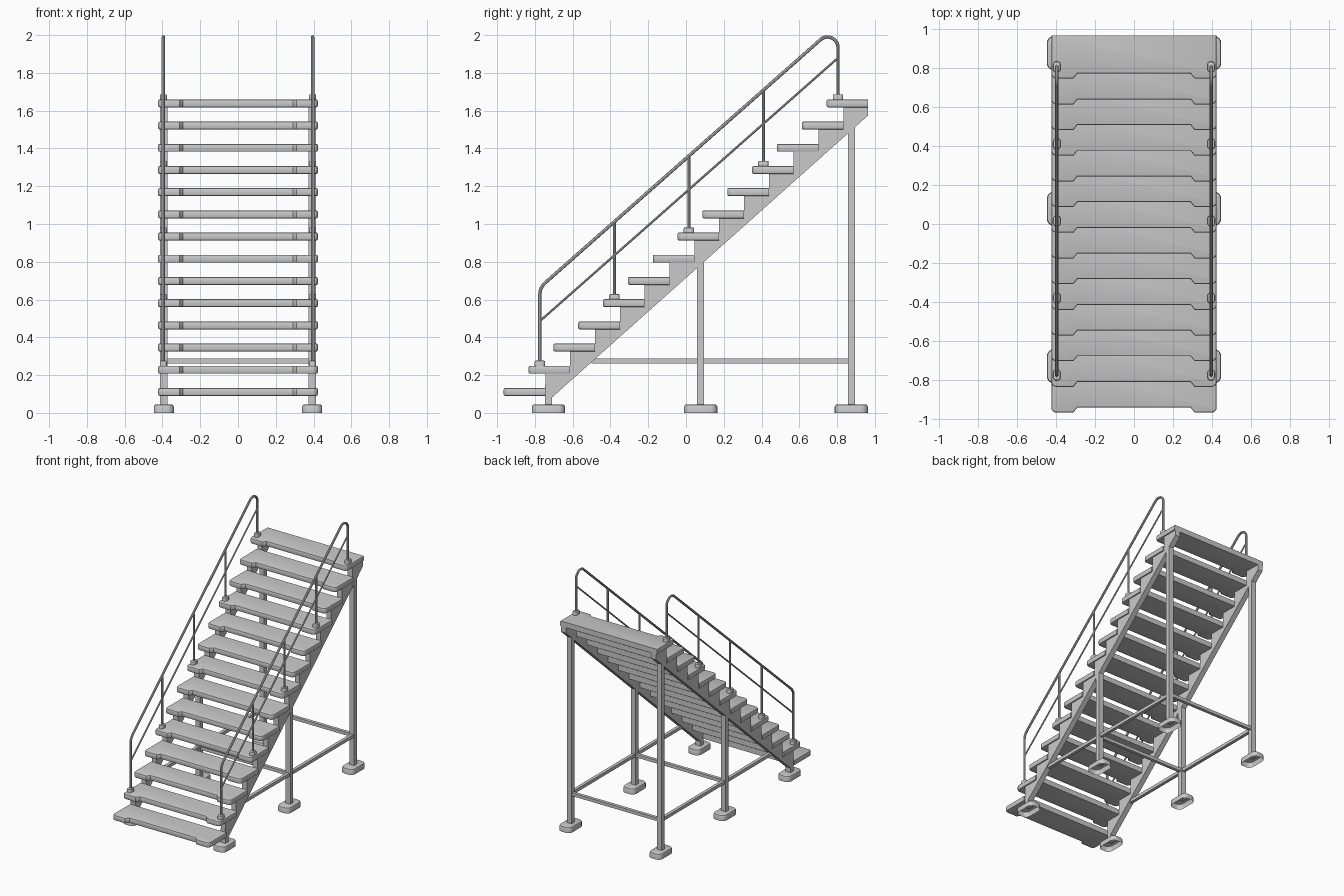
import bpy, bmesh, math
from mathutils import Vector

cube = bpy.data.objects.get("Cube")
if cube:
    bpy.data.objects.remove(cube, do_unlink=True)

grey = bpy.data.materials.new("painted grey")
grey.use_nodes = True
colour = (0.59, 0.59, 0.59, 1)
grey.diffuse_color = colour
grey.node_tree.nodes["Principled BSDF"].inputs["Base Color"].default_value = colour

STEPS, RISE, RUN = 14, 0.1175, 0.1315
FRONT, DEPTH, BOTTOM, THICK = -0.965, 0.22, 0.09, 0.042
RAIL_X, LEG_X, LEG_W = 0.395, 0.393, 0.042
SIDES = (("left", 1), ("right", -1))


def tread_front(i):
    return FRONT + RUN * i


def tread_bottom(i):
    return BOTTOM + RISE * i


def fillet(before, corner, after, radius, steps):
    """Points of a round arc that replaces a 2D corner."""
    p = Vector(corner)
    a = (Vector(before) - p).normalized()
    b = (Vector(after) - p).normalized()
    half = a.angle(b) / 2
    centre = p + (a + b).normalized() * radius / math.sin(half)
    reach = radius / math.tan(half)
    start = (p + a * reach - centre).normalized()
    end = (p + b * reach - centre).normalized()
    return [centre + start.lerp(end, k / steps).normalized() * radius
            for k in range(steps + 1)]


def round_corners(points, radii, steps=4):
    out = []
    for i, (p, r) in enumerate(zip(points, radii)):
        nxt = points[(i + 1) % len(points)]
        out += fillet(points[i - 1], p, nxt, r, steps) if r else [Vector(p)]
    return out


def prism(name, points, extrude, chamfer=0, chamfer_edge=None, open_base=False):
    """Extrude a 3D outline, chamfer the chosen edges, optionally leave the base open."""
    bm = bmesh.new()
    base = bm.faces.new([bm.verts.new(p) for p in points])
    top = bmesh.ops.extrude_face_region(bm, geom=[base], use_keep_orig=True)
    moved = [v for v in top["geom"] if isinstance(v, bmesh.types.BMVert)]
    bmesh.ops.translate(bm, vec=extrude, verts=moved)
    bmesh.ops.recalc_face_normals(bm, faces=bm.faces)
    if chamfer:
        edges = [e for e in bm.edges if chamfer_edge(e.verts[0].co, e.verts[1].co)]
        bmesh.ops.bevel(bm, geom=edges, offset=chamfer, segments=2,
                        profile=0.5, affect='EDGES', clamp_overlap=True)
    bmesh.ops.recalc_face_normals(bm, faces=bm.faces)
    if open_base:
        low = min(v.co.z for v in bm.verts)
        bottom = [f for f in bm.faces if all(abs(v.co.z - low) < 1e-5 for v in f.verts)]
        bmesh.ops.delete(bm, geom=bottom, context='FACES')
    mesh = bpy.data.meshes.new(name)
    bm.to_mesh(mesh)
    bm.free()
    mesh.materials.append(grey)
    obj = bpy.data.objects.new(name, mesh)
    bpy.context.collection.objects.link(obj)
    return obj


def smooth(obj):
    bpy.ops.object.select_all(action='DESELECT')
    obj.select_set(True)
    bpy.context.view_layer.objects.active = obj
    bpy.ops.object.shade_smooth_by_angle(angle=math.radians(35))


def box(name, low, high):
    outline = [(low[0], low[1], low[2]), (high[0], low[1], low[2]),
               (high[0], high[1], low[2]), (low[0], high[1], low[2])]
    return prism(name, outline, (0, 0, high[2] - low[2]))


def pad(name, x, y, z, width, depth, height, radius, chamfer, open_base=False):
    """Rounded plate with a softened top edge."""
    w, d = width / 2, depth / 2
    flat = round_corners([(-w, -d), (w, -d), (w, d), (-w, d)], [radius] * 4)
    smooth(prism(name, [(x + p.x, y + p.y, z) for p in flat], (0, 0, height), chamfer,
                 lambda a, b: min(a.z, b.z) > z + height / 2, open_base))


def tube(name, points, radius):
    curve = bpy.data.curves.new(name, 'CURVE')
    curve.dimensions = '3D'
    curve.bevel_depth = radius
    curve.bevel_resolution = 2
    curve.use_fill_caps = True
    spline = curve.splines.new('POLY')
    spline.points.add(len(points) - 1)
    for target, p in zip(spline.points, points):
        target.co = (*p, 1)
    curve.materials.append(grey)
    obj = bpy.data.objects.new(name, curve)
    bpy.context.collection.objects.link(obj)
    bpy.ops.object.select_all(action='DESELECT')
    obj.select_set(True)
    bpy.context.view_layer.objects.active = obj
    bpy.ops.object.convert(target='MESH')
    smooth(bpy.context.view_layer.objects.active)


# Treads: rounded front corners, recessed nosing, square back
for i in range(STEPS):
    f, z = tread_front(i), tread_bottom(i)
    back, w = f + DEPTH, 0.423
    corners = [(-w, f), (-0.31, f), (-0.29, f + 0.025), (0.29, f + 0.025),
               (0.31, f), (w, f), (w, back), (-w, back)]
    flat = round_corners(corners, [0.025, 0, 0, 0, 0, 0.025, 0, 0])
    smooth(prism(f"tread_{i + 1}", [(p.x, p.y, z) for p in flat], (0, 0, THICK), 0.008,
                 lambda a, b: abs(a.z - b.z) < 1e-5 and min(a.y, b.y) < back - 1e-4))

# Saw-tooth stringers
END = tread_front(STEPS - 1) + DEPTH
saw = []
for i in range(STEPS - 1):
    y = tread_front(i) + DEPTH
    saw += [(y, tread_bottom(i) if i else 0.05), (y, tread_bottom(i + 1))]
saw += [(END, tread_bottom(STEPS - 1)), (END, 1.575)]
for side, s in SIDES:
    prism(f"{side}_stringer", [(s * LEG_X - LEG_W / 2, y, z) for y, z in saw], (LEG_W, 0, 0))

# Legs with hollow feet, and the low brace frame
LEGS = (("front", -0.728, 0.15), ("middle", 0.078, 0.83), ("back", 0.875, 1.55))
for side, s in SIDES:
    x = s * LEG_X
    for place, y, top in LEGS:
        box(f"{place}_{side}_leg", (x - LEG_W / 2, y - 0.0185, 0.035),
            (x + LEG_W / 2, y + 0.0185, top))
        pad(f"{place}_{side}_foot", x, y, 0, 0.106, 0.175, 0.045, 0.035, 0.012, True)
    box(f"{side}_side_brace", (x - 0.0125, -0.5, 0.262), (x + 0.0125, 0.875, 0.287))
for place, y, top in LEGS[1:]:
    box(f"{place}_cross_brace", (-LEG_X, y - 0.0125, 0.262), (LEG_X, y + 0.0125, 0.287))


# Handrails, middle rails, posts and post bases
def rail_height(y):
    return 1.347 + 0.883 * y


POSTS = [(i, tread_front(i) + 0.06, tread_bottom(i) + THICK) for i in (1, 4, 7, 10, 13)]
(_, y0, z0), (_, y1, z1) = POSTS[0], POSTS[-1]
low, high = (y0, rail_height(y0)), (y1, rail_height(y1))
path = [Vector((y0, z0)), *fillet((y0, z0), low, high, 0.08, 6),
        *fillet(low, high, (y1, z1), 0.055, 12), Vector((y1, z1))]
for side, s in SIDES:
    x = s * RAIL_X
    tube(f"{side}_handrail", [(x, p.x, p.y) for p in path], 0.009)
    tube(f"{side}_middle_rail", [(x, y0, low[1] - 0.178), (x, y1, high[1] - 0.178)], 0.006)
    for i, y, z in POSTS:
        pad(f"{side}_post_base_{i}", x, y, z, 0.037, 0.055, 0.027, 0.015, 0.006)
        if 1 < i < STEPS - 1:
            tube(f"{side}_post_{i}", [(x, y, z), (x, y, rail_height(y))], 0.008)
